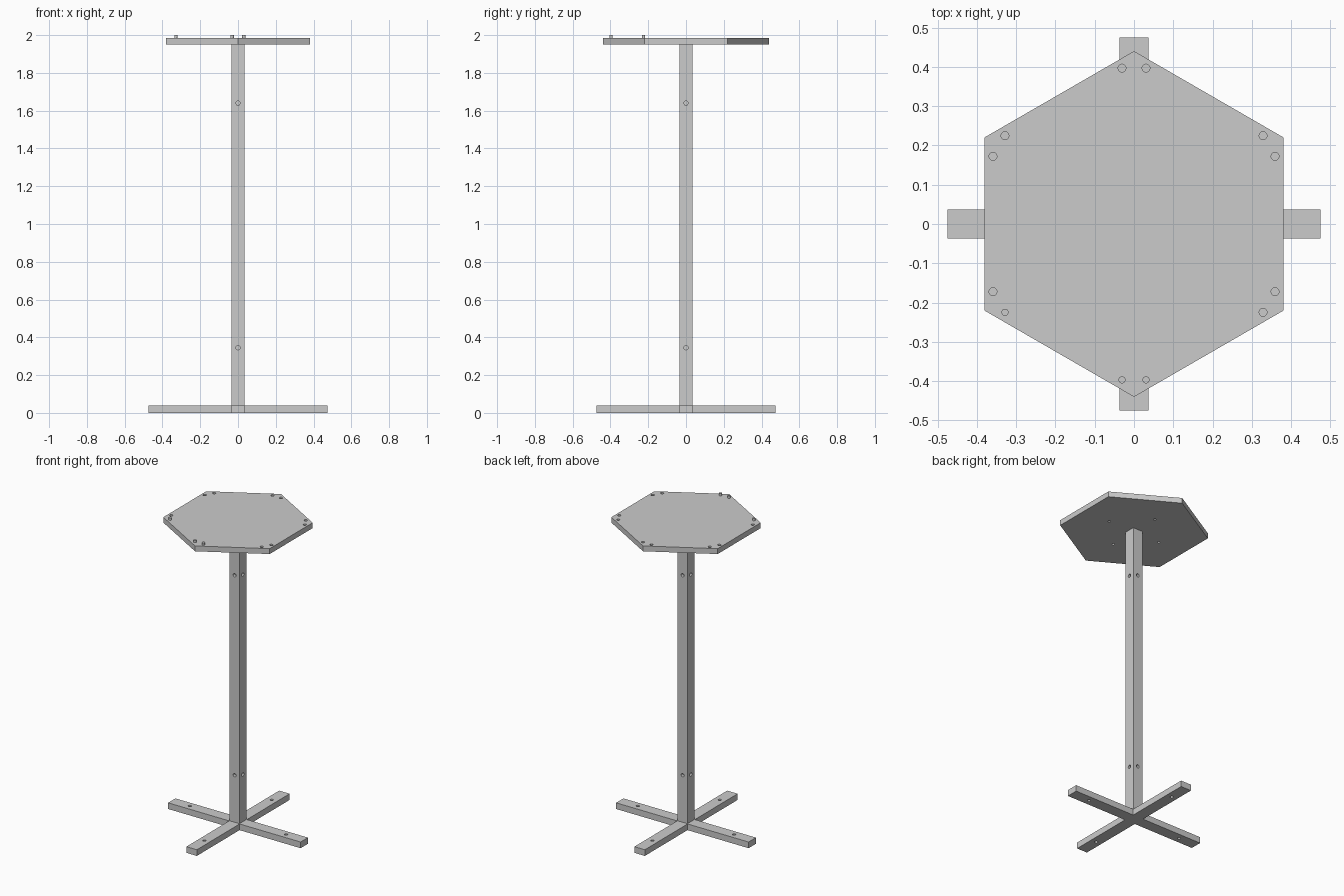
import bpy
import math
from mathutils import Matrix

if "Cube" in bpy.data.objects:
    bpy.data.objects.remove(bpy.data.objects["Cube"], do_unlink=True)

# Single plain grey material
grey = bpy.data.materials.new("plain_grey")
grey.use_nodes = True
grey.diffuse_color = (0.6, 0.6, 0.6, 1)
grey.node_tree.nodes["Principled BSDF"].inputs["Base Color"].default_value = (0.6, 0.6, 0.6, 1)


def finish(name):
    obj = bpy.context.object
    obj.name = name
    obj.data.materials.append(grey)
    return obj


def box(name, size, z_low):
    bpy.ops.mesh.primitive_cube_add(size=1, location=(0, 0, z_low + size[2] / 2))
    obj = finish(name)
    obj.data.transform(Matrix.Diagonal((*size, 1)))
    return obj


def cylinder(name, radius, depth, location, rotation=(0, 0, 0), sides=20):
    bpy.ops.mesh.primitive_cylinder_add(vertices=sides, radius=radius, depth=depth,
                                        location=location, rotation=rotation)
    return finish(name)


def cut(target, cutter):
    """Subtract a cutter from the target, then remove it."""
    cutter.hide_render = True
    mod = target.modifiers.new("cut", "BOOLEAN")
    mod.operation = "DIFFERENCE"
    mod.solver = "EXACT"
    mod.object = cutter
    bpy.context.view_layer.objects.active = target
    bpy.ops.object.modifier_apply(modifier=mod.name)
    bpy.data.objects.remove(cutter, do_unlink=True)


def smooth(obj):
    bpy.ops.object.select_all(action="DESELECT")
    obj.select_set(True)
    bpy.context.view_layer.objects.active = obj
    bpy.ops.object.shade_smooth_by_angle(angle=math.radians(30))


ARM, POLE = 0.95, 0.07
BASE_TOP, TABLE_LOW, TABLE_TOP = 0.04, 1.95, 1.985
quarters = [i * math.pi / 2 for i in range(4)]

# Crossed base beams, joined into one solid
base = box("cross_base", (ARM, 0.075, BASE_TOP), 0)
beam = box("cross_beam", (0.075, ARM, BASE_TOP), 0)
join = base.modifiers.new("join", "BOOLEAN")
join.operation = "UNION"
join.object = beam
bpy.context.view_layer.objects.active = base
bpy.ops.object.modifier_apply(modifier=join.name)
bpy.data.objects.remove(beam, do_unlink=True)

# Screw holes through the base arms
for a in quarters:
    cut(base, cylinder("drill", 0.01, 0.2, (0.345 * math.cos(a), 0.345 * math.sin(a), 0)))

# Square pole with shallow holes on all four sides
pole = box("pole", (POLE, POLE, TABLE_LOW - BASE_TOP), BASE_TOP)
for z in (0.345, 1.64):
    for a in quarters:
        at = (POLE / 2 * math.cos(a), POLE / 2 * math.sin(a), z)
        cut(pole, cylinder("drill", 0.011, 0.04, at, (0, math.pi / 2, a)))

# Hexagonal top with a corner at the front and back
top = cylinder("hexagon_top", 0.44, TABLE_TOP - TABLE_LOW,
               (0, 0, (TABLE_LOW + TABLE_TOP) / 2), sides=6)

# Screw holes in the underside
for a in quarters:
    cut(top, cylinder("drill", 0.008, 0.03, (0.19 * math.cos(a), 0.19 * math.sin(a), TABLE_LOW)))

# Paired peg holes at each corner, three of them filled with pegs
pegged = {(210, 1), (270, -1), (270, 1)}
pegs = []
for corner in range(30, 390, 60):
    for side in (-1, 1):
        a = math.radians(corner + side * 4.4)
        x, y = 0.398 * math.cos(a), 0.398 * math.sin(a)
        if (corner, side) in pegged:
            pegs.append(cylinder("peg", 0.009, 0.03, (x, y, TABLE_TOP)))
        else:
            cut(top, cylinder("drill", 0.01, 0.04, (x, y, TABLE_TOP)))

for obj in [base, pole, top] + pegs:
    smooth(obj)
